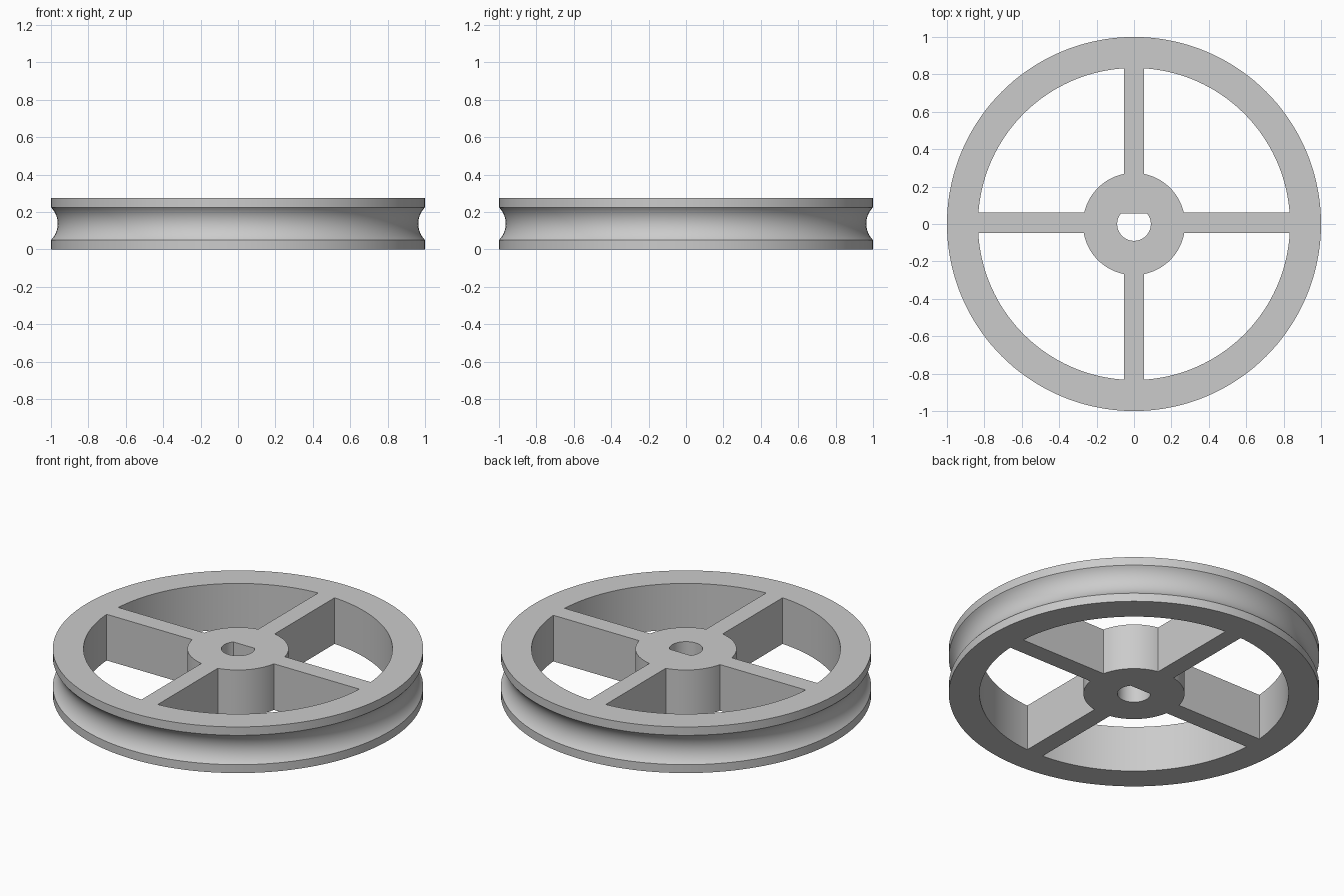
import bpy, bmesh
from math import sin, cos, asin, pi, hypot

cube = bpy.data.objects.get("Cube")
if cube:
    bpy.data.objects.remove(cube, do_unlink=True)

HEIGHT, RADIUS, SEGS = 0.275, 1.0, 144
LIP, GROOVE_DEPTH = 0.05, 0.036
RIM_INNER, HUB_RADIUS, BORE = 0.834, 0.273, 0.09
SPOKE_HALF, SPOKE_SHIFT, BORE_FLAT = 0.054, 0.007, 0.056

grey = bpy.data.materials.new("light_grey")
grey.use_nodes = True
grey.diffuse_color = (0.6, 0.6, 0.6, 1)
grey.node_tree.nodes["Principled BSDF"].inputs["Base Color"].default_value = (0.6, 0.6, 0.6, 1)


def stack(name, rings):
    """Skin a list of equal-length point loops and cap both ends."""
    bm = bmesh.new()
    loops = [[bm.verts.new(p) for p in ring] for ring in rings]
    n = len(loops[0])
    for low, high in zip(loops, loops[1:]):
        for i in range(n):
            j = (i + 1) % n
            bm.faces.new((low[i], low[j], high[j], high[i]))
    bm.faces.new(loops[0][::-1])
    bm.faces.new(loops[-1])
    bmesh.ops.recalc_face_normals(bm, faces=bm.faces)
    mesh = bpy.data.meshes.new(name)
    bm.to_mesh(mesh)
    bm.free()
    mesh.materials.append(grey)
    obj = bpy.data.objects.new(name, mesh)
    bpy.context.collection.objects.link(obj)
    return obj


def prism(name, outline):
    return stack(name, [[(x, y, z) for x, y in outline] for z in (-0.1, HEIGHT + 0.1)])


def arc(radius, start, end, steps):
    angles = [start + (end - start) * i / steps for i in range(steps + 1)]
    return [(radius * cos(a), radius * sin(a)) for a in angles]


def pocket(sx, sy):
    """Opening between two neighbouring spokes, in the quadrant (sx, sy)."""
    ex, ey = SPOKE_HALF, SPOKE_HALF + sy * SPOKE_SHIFT
    outer = arc(RIM_INNER, asin(ey / RIM_INNER), pi / 2 - asin(ex / RIM_INNER), 36)
    inner = arc(HUB_RADIUS, pi / 2 - asin(ex / HUB_RADIUS), asin(ey / HUB_RADIUS), 20)
    return prism("pocket_cutter", [(sx * x, sy * y) for x, y in outer + inner])


# Pulley body: a disc with a round groove between two lips
half = HEIGHT / 2 - LIP
curve = (half ** 2 + GROOVE_DEPTH ** 2) / (2 * GROOVE_DEPTH)
sweep = asin(half / curve)
profile = [(RADIUS, 0)]
for i in range(17):
    a = sweep * (i / 8 - 1)
    profile.append((RADIUS - GROOVE_DEPTH + curve * (1 - cos(a)), HEIGHT / 2 + curve * sin(a)))
profile.append((RADIUS, HEIGHT))
wheel = stack("pulley_wheel", [
    [(r * cos(2 * pi * i / SEGS), r * sin(2 * pi * i / SEGS), z) for i in range(SEGS)]
    for r, z in profile])

# Four openings leave the spokes; a D-shaped bore takes the shaft
cutters = [pocket(sx, sy) for sx in (1, -1) for sy in (1, -1)]
flat = asin(BORE_FLAT / BORE)
cutters.append(prism("bore_cutter", arc(BORE, pi - flat, 2 * pi + flat, 40)))

bpy.ops.object.select_all(action="DESELECT")
wheel.select_set(True)
bpy.context.view_layer.objects.active = wheel
for cutter in cutters:
    cutter.hide_render = True
    cut = wheel.modifiers.new("cut", "BOOLEAN")
    cut.operation, cut.solver, cut.object = "DIFFERENCE", "EXACT", cutter
    bpy.ops.object.modifier_apply(modifier=cut.name)
    bpy.data.objects.remove(cutter, do_unlink=True)

bpy.ops.object.shade_smooth_by_angle(angle=pi / 6)
